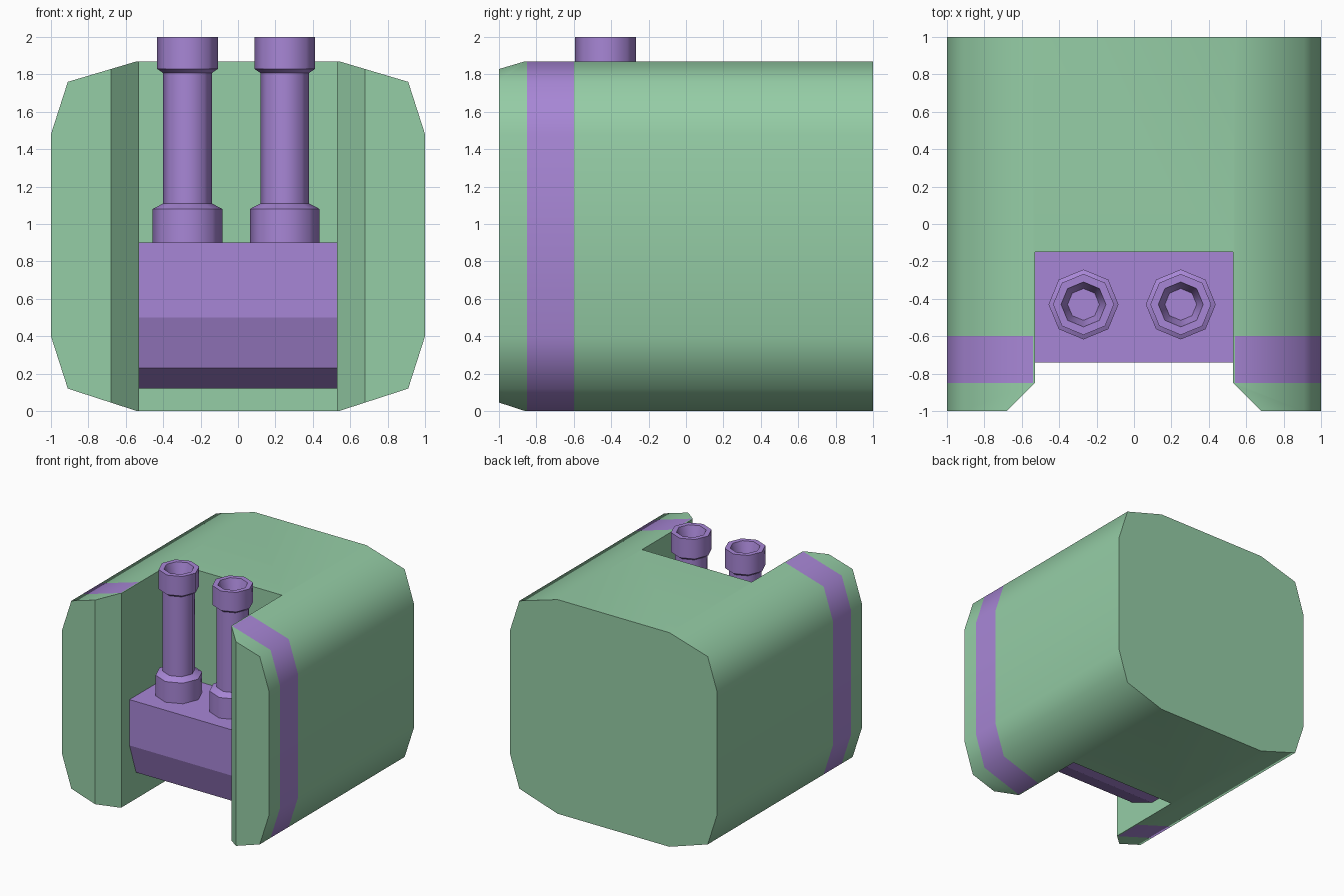
import bpy, bmesh, math

if "Cube" in bpy.data.objects:
    bpy.data.objects.remove(bpy.data.objects["Cube"])


def material(name, rgb):
    m = bpy.data.materials.new(name)
    m.diffuse_color = (*rgb, 1)
    m.use_nodes = True
    m.node_tree.nodes["Principled BSDF"].inputs["Base Color"].default_value = m.diffuse_color
    return m


GREEN = material("soft green", (0.30, 0.61, 0.38))
PURPLE = material("soft purple", (0.39, 0.24, 0.67))


def loft(name, rings, mats):
    """Skin a list of equal-length point rings and cap both ends."""
    bm = bmesh.new()
    loops = [[bm.verts.new(p) for p in ring] for ring in rings]
    n = len(loops[0])
    for k, (a, b) in enumerate(zip(loops, loops[1:])):
        for i in range(n):
            bm.faces.new((a[i], a[(i + 1) % n], b[(i + 1) % n], b[i]))
    bm.faces.new(loops[0])
    bm.faces.new(loops[-1])
    bmesh.ops.recalc_face_normals(bm, faces=bm.faces)
    mesh = bpy.data.meshes.new(name)
    bm.to_mesh(mesh)
    bm.free()
    for m in mats:
        mesh.materials.append(m)
    ob = bpy.data.objects.new(name, mesh)
    bpy.context.collection.objects.link(ob)
    return ob


# Body: rounded-off square profile run along y, with a painted band
right = [(0.54, 0.0), (0.91, 0.12), (1.0, 0.40), (1.0, 1.48), (0.91, 1.76), (0.54, 1.87)]
profile = right + [(-x, z) for x, z in reversed(right)]
body = loft("body", [[(x, y, z) for x, z in profile] for y in (-1, -0.85, -0.60, 1)], [GREEN, PURPLE])
for p in body.data.polygons:
    side = abs(p.normal.y) < 0.5
    p.use_smooth = side
    if side and -0.85 < p.center.y < -0.60 and abs(p.center.x) > 0.1:
        p.material_index = 1

# Slot with a flared mouth, cut through the full height
plan = [(0.78, -1.1), (0.53, -0.85), (0.53, -0.15)]
plan += [(-x, y) for x, y in reversed(plan)]
cutter = loft("slot_cutter", [[(x, y, z) for x, y in plan] for z in (-0.2, 2.2)], [GREEN])
cutter.hide_render = True
cutter.hide_viewport = False
cutter.display_type = 'WIRE'
cut = body.modifiers.new("slot", 'BOOLEAN')
cut.operation = 'DIFFERENCE'
cut.solver = 'EXACT'
cut.object = cutter
bpy.context.view_layer.update()
cut_mesh = bpy.data.meshes.new_from_object(body.evaluated_get(bpy.context.evaluated_depsgraph_get()))
body.modifiers.clear()
body.data = cut_mesh
bpy.data.objects.remove(cutter)

# Terminal block sitting in the slot, undercut at the front
block = [(-0.15, 0.90), (-0.74, 0.90), (-0.74, 0.50), (-0.65, 0.23), (-0.40, 0.12), (-0.15, 0.12)]
loft("slot_block", [[(x, y, z) for y, z in block] for x in (-0.53, 0.53)], [PURPLE])

# Two hollow-headed bolts, eight sided: (radius, height) outline
outline = [(0.187, 0.89), (0.187, 1.08), (0.13, 1.11), (0.13, 1.807), (0.163, 1.83),
           (0.163, 2.0), (0.12, 2.0), (0.085, 1.86)]
for name, cx in (("left_bolt", -0.27), ("right_bolt", 0.25)):
    rings = [[(cx + r * math.cos(i * math.pi / 4), -0.43 + r * math.sin(i * math.pi / 4), z)
              for i in range(8)] for r, z in outline]
    bolt = loft(name, rings, [PURPLE])
    for p in bolt.data.polygons:
        p.use_smooth = True
    bolt.data.set_sharp_from_angle(angle=math.radians(46))
